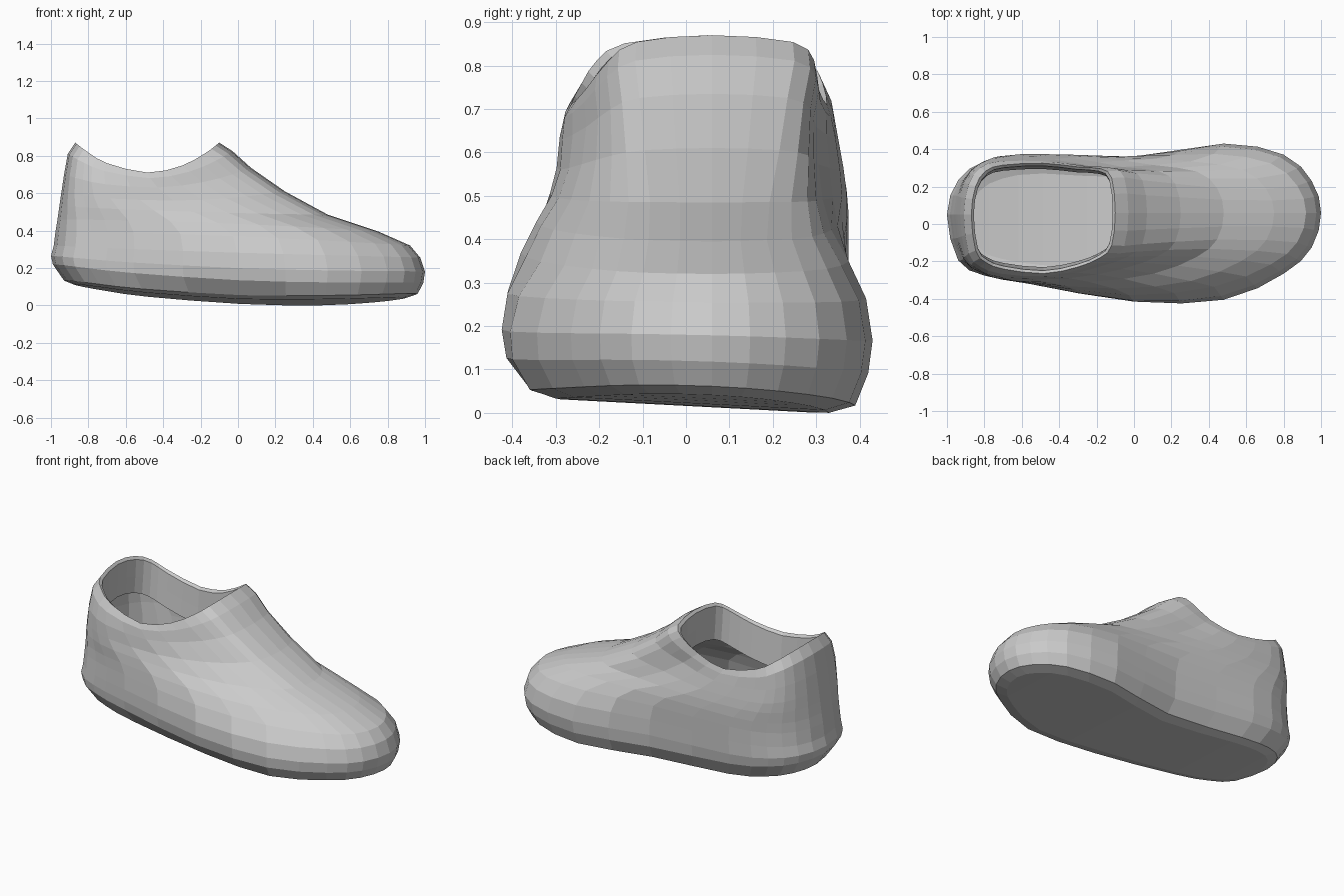
import bpy, bmesh
from mathutils import Vector

if "Cube" in bpy.data.objects:
    bpy.data.objects.remove(bpy.data.objects["Cube"])

# Each ring, sole to ankle rim: heel x, toe x, z at heel / middle / toe,
# then low and high y at the heel, waist and ball of the foot
RINGS = [
    (-.88, .90, .135, .042, .065, -.22, .27, -.26, .25, -.30, .33),
    (-.93, .96, .155, .060, .085, -.27, .32, -.33, .31, -.36, .39),
    (-.99, .99, .220, .120, .120, -.315, .365, -.40, .355, -.40, .42),
    (-1.0, 1.0, .265, .190, .180, -.32, .375, -.415, .36, -.405, .43),
    (-.985, .975, .32, .28, .255, -.32, .375, -.41, .36, -.385, .415),
    (-.975, .92, .40, .37, .32, -.315, .375, -.38, .36, -.335, .375),
    (-.965, .75, .46, .44, .395, -.31, .375, -.345, .36, -.305, .335),
    (-.955, .48, .53, .50, .485, -.305, .37, -.31, .36, -.265, .315),
    (-.945, .25, .60, .56, .61, -.295, .36, -.29, .355, -.24, .305),
    (-.93, .07, .70, .63, .735, -.285, .345, -.285, .345, -.23, .30),
    (-.91, -.03, .81, .68, .825, -.265, .335, -.28, .335, -.235, .31),
    (-.87, -.10, .87, .71, .87, -.24, .315, -.265, .325, -.23, .305),
]
HEEL_Y, TOE_Y = .05, .06


def ring_points(r):
    x0, x1, zh, zm, zt, hl, hh, wl, wh, bl, bh = r
    square = min(1, max(0, (.6 - x1) / .6))         # upper rings are squarer in front

    def point(u, y):
        z = zh * (1 - u) * (1 - 2 * u) + 4 * zm * u * (1 - u) + zt * u * (2 * u - 1)
        z -= .06 * y * max(0, 1 - z / .3)           # slight sideways sole tilt
        return Vector((x0 + (x1 - x0) * u, y, z))

    def side(h, w, b, heel, toe_a, toe_b):
        return [point(.03, HEEL_Y + heel * (h - HEEL_Y)),
                point(.10, HEEL_Y + .88 * (h - HEEL_Y)),
                point(.22, h), point(.5, w), point(.74, b),
                point(.90, TOE_Y + toe_a * (b - TOE_Y)),
                point(.975, TOE_Y + toe_b * (b - TOE_Y))]

    low = side(hl, wl, bl, .66, .70 + .12 * square, .40 + .2 * square)
    high = side(hh, wh, bh, .57, .84 + .12 * square, .46 + .3 * square)
    pts = [point(0, HEEL_Y)] + low + [point(1, TOE_Y)] + high[::-1]
    n = len(pts)
    out = []
    for i in range(n):                              # insert smooth midpoints
        a, b, c, d = (pts[(i + k) % n] for k in (-1, 0, 1, 2))
        out += [b, (9 * (b + c) - a - d) / 16]
    return out


def shrink(ring, sx, sy, drop):
    c = sum(ring, Vector()) / len(ring)
    return [Vector((c.x + (p.x - c.x) * sx, c.y + (p.y - c.y) * sy, p.z - drop))
            for p in ring]


# Upper and sole rings
rings = [ring_points(r) for r in RINGS]
floor = min(p.z for p in rings[0] + rings[1])
for ring in rings[:2]:
    for p in ring:
        p.z -= floor

# Lining: folds over the rim and hangs inside to an open hem
rim = rings[-1]
rings.append(shrink(rim, .965, .95, .015))
rings.append(shrink(rim, .97, .92, .12))
rings.append(shrink(rim, .98, .89, .22))

# Loft all rings into one skin
bm = bmesh.new()
loops = [[bm.verts.new(p) for p in ring] for ring in rings]
n = len(loops[0])
for a, b in zip(loops, loops[1:]):
    for i in range(n):
        j = (i + 1) % n
        bm.faces.new((a[i], a[j], b[j], b[i]))

# Sole bottom: strips across the foot
base, h = loops[0], n // 2
bm.faces.new((base[0], base[-1], base[1]))
for i in range(1, h - 1):
    bm.faces.new((base[i], base[-i], base[-i - 1], base[i + 1]))
bm.faces.new((base[h - 1], base[h + 1], base[h]))

mesh = bpy.data.meshes.new("shoe")
bm.to_mesh(mesh)
bm.free()
shoe = bpy.data.objects.new("shoe", mesh)
bpy.context.collection.objects.link(shoe)
